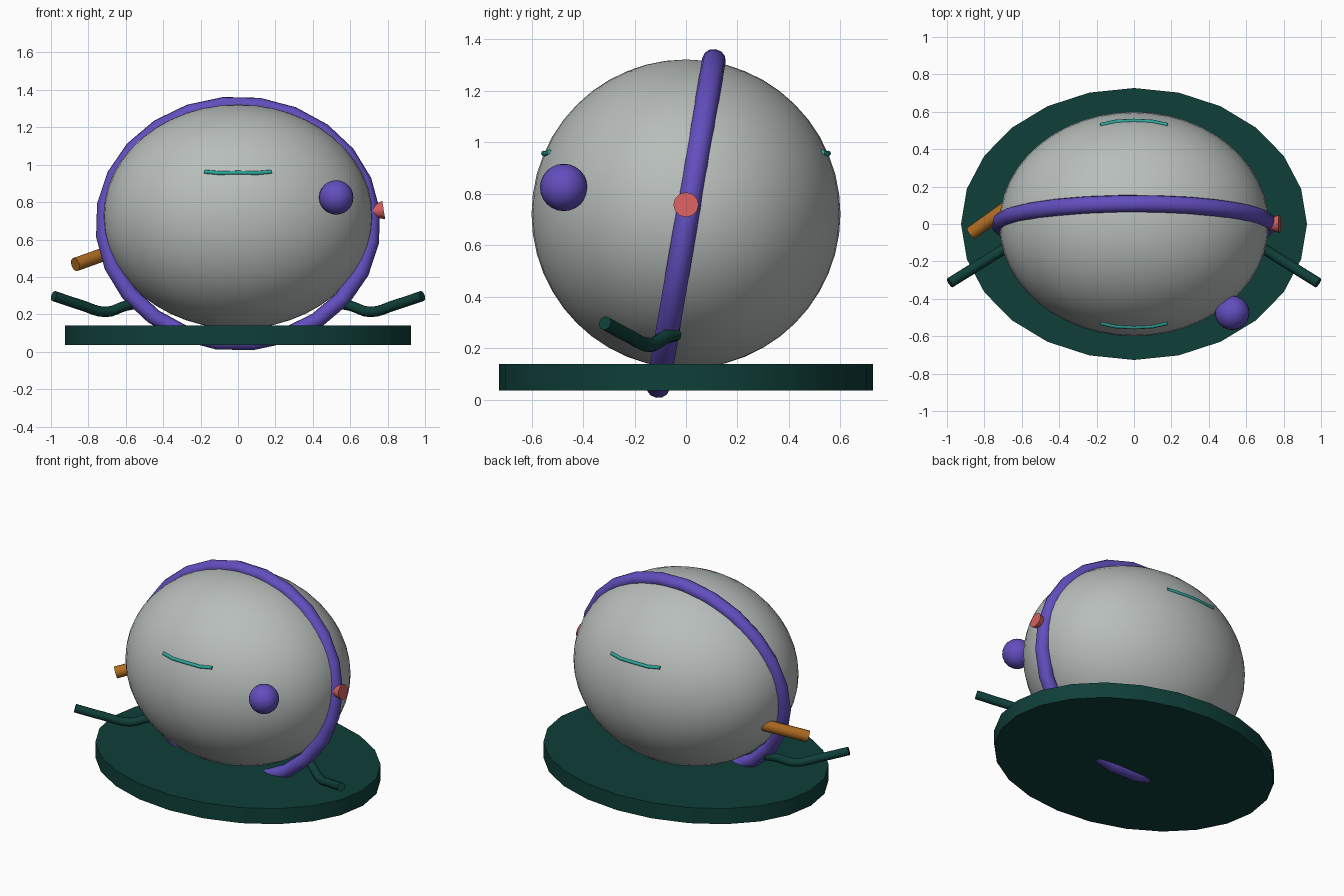
import bpy
from math import radians, cos
from mathutils import Vector, Matrix

if "Cube" in bpy.data.objects:
    bpy.data.objects.remove(bpy.data.objects["Cube"])


def material(name, r, g, b):
    """Flat colour from 0-255 display values."""
    m = bpy.data.materials.new(name)
    m.diffuse_color = [((c / 255 + 0.055) / 1.055) ** 2.4 for c in (r, g, b)] + [1]
    m.use_nodes = True
    m.node_tree.nodes["Principled BSDF"].inputs["Base Color"].default_value = m.diffuse_color
    return m


GREY = material("pale grey", 184, 190, 187)
GREEN = material("dark green", 15, 63, 57)
PURPLE = material("purple", 98, 78, 190)
RED = material("coral red", 212, 94, 94)
ORANGE = material("burnt orange", 176, 108, 34)
TEAL = material("teal", 45, 165, 155)


def finish(name, mat, angle=40):
    ob = bpy.context.object
    ob.name = name
    ob.data.materials.append(mat)
    bpy.ops.object.transform_apply(location=True, rotation=True, scale=True)
    bpy.ops.object.shade_smooth_by_angle(angle=radians(angle))
    return ob


def rod(name, mat, a, b, r1, r2, sides):
    """Straight cylinder or cone between two points."""
    a, b = Vector(a), Vector(b)
    bpy.ops.mesh.primitive_cone_add(vertices=sides, radius1=r1, radius2=r2,
                                    depth=(b - a).length, location=(a + b) / 2,
                                    rotation=(b - a).to_track_quat('Z', 'Y').to_euler())
    return finish(name, mat)


def tube(name, mat, points, radius, smooth=True):
    """Round tube along a path."""
    cu = bpy.data.curves.new(name, 'CURVE')
    cu.dimensions = '3D'
    cu.bevel_depth = radius
    cu.bevel_resolution = 2
    cu.resolution_u = 4
    cu.use_fill_caps = True
    sp = cu.splines.new('BEZIER' if smooth else 'POLY')
    if smooth:
        sp.bezier_points.add(len(points) - 1)
        for p, co in zip(sp.bezier_points, points):
            p.co = co
            p.handle_left_type = p.handle_right_type = 'AUTO'
    else:
        sp.points.add(len(points) - 1)
        for p, co in zip(sp.points, points):
            p.co = (*co, 1)
    ob = bpy.data.objects.new(name, cu)
    bpy.context.collection.objects.link(ob)
    bpy.ops.object.select_all(action='DESELECT')
    ob.select_set(True)
    bpy.context.view_layer.objects.active = ob
    bpy.ops.object.convert(target='MESH')
    return finish(name, mat, 50)


# Egg-shaped body
C = Vector((0, 0, 0.722))
R = Vector((0.72, 0.60, 0.60))
bpy.ops.mesh.primitive_uv_sphere_add(segments=48, ring_count=24, location=C)
bpy.context.object.scale = R
finish("body", GREY)

# Oval base plate
bpy.ops.mesh.primitive_cylinder_add(vertices=24, radius=1, depth=0.104, location=(0, 0, 0.088))
bpy.context.object.scale = (0.925, 0.727, 1)
finish("base_plate", GREEN)

# Tilted oval hoop around the body
bpy.ops.mesh.primitive_torus_add(major_segments=24, minor_segments=12,
                                 major_radius=0.717, minor_radius=0.046)
hoop = bpy.context.object
hoop.data.transform(Matrix.Rotation(radians(6), 4, 'Z'))
hoop.data.transform(Matrix.Diagonal((1, 0.905, 1, 1)))
hoop.data.transform(Matrix.Rotation(radians(90 - 9.7), 4, 'X'))
hoop.location = (0, 0, 0.685)
finish("hoop", PURPLE)

# Round knob on the front right
bpy.ops.mesh.primitive_uv_sphere_add(segments=24, ring_count=12, radius=0.092,
                                     location=(0.525, -0.475, 0.825))
finish("knob", PURPLE)

# Flared stud on the right side of the hoop
rod("side_stud", RED, (0.70, 0, 0.745), (0.779, 0, 0.758), 0.027, 0.049, 12)

# Spout on the left
rod("spout", ORANGE, (-0.87, -0.049, 0.466), (-0.60, 0.145, 0.563), 0.037, 0.037, 14)

# Curved arms, one per side
for side, s in (("left", -1), ("right", 1)):
    tube(side + "_arm", GREEN,
         [(s * x, y, z) for x, y, z in ((0.555, -0.04, 0.255), (0.60, -0.075, 0.246),
                                        (0.705, -0.14, 0.213), (0.84, -0.225, 0.25),
                                        (0.985, -0.315, 0.298))], 0.028)

# Thin streaks lying on the body, front and back
for side, s in (("front", -1), ("back", 1)):
    pts = []
    for x, z in ((-0.18, 0.962), (-0.10, 0.955), (0, 0.957), (0.10, 0.955), (0.18, 0.962)):
        y = R.y * (1 - (x / R.x) ** 2 - ((z - C.z) / R.z) ** 2) ** 0.5
        pts.append((x, s * y, z))
    tube(side + "_streak", TEAL, pts, 0.011, smooth=False)
